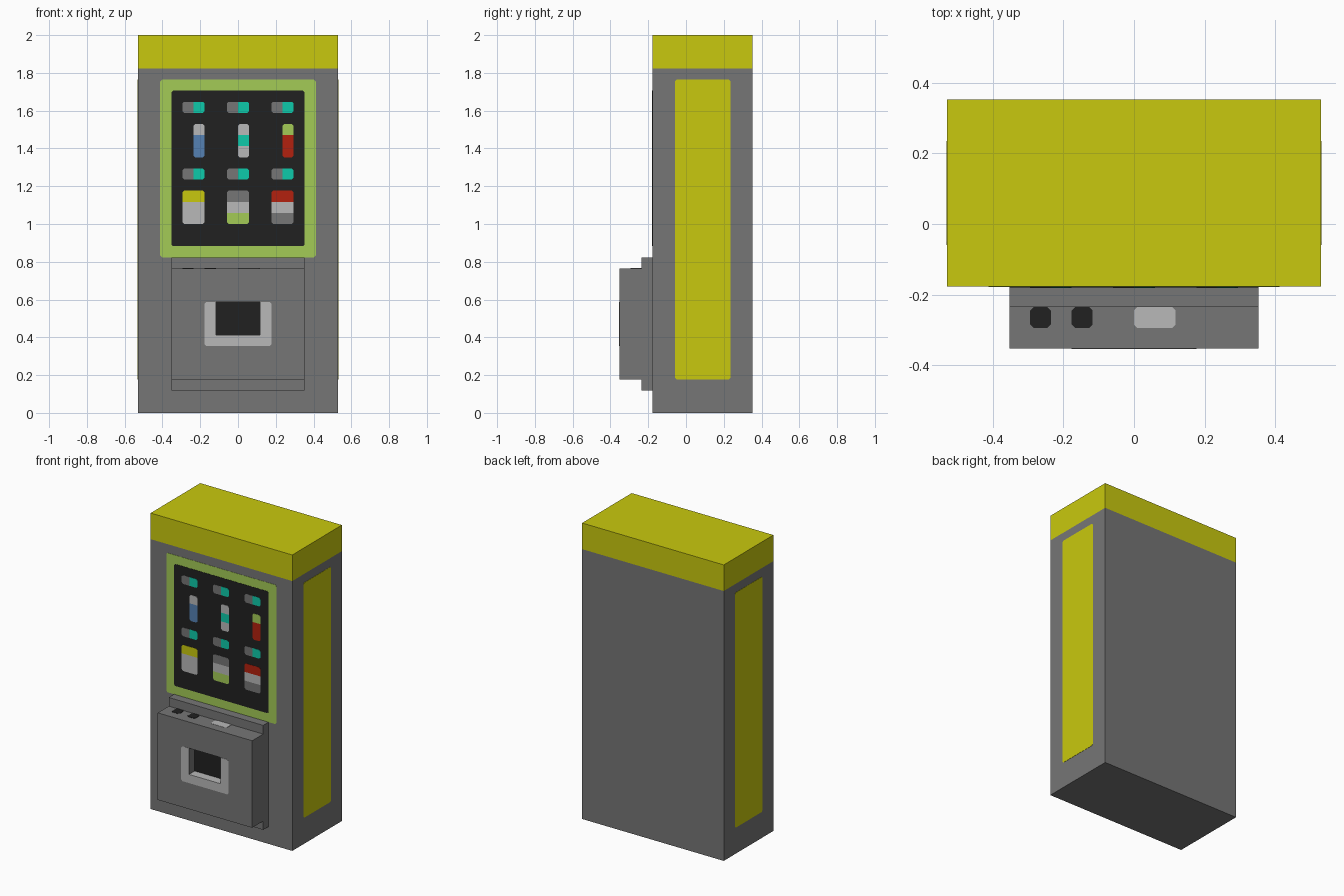
import bpy, bmesh
from mathutils import Vector

if "Cube" in bpy.data.objects:
    bpy.data.objects.remove(bpy.data.objects["Cube"])

U = 1 / 17  # the whole model sits on this grid


def lin(c):
    c /= 255
    return c / 12.92 if c <= 0.04045 else ((c + 0.055) / 1.055) ** 2.4


MATS = {}
for name, rgb in {
    "grey": (118, 118, 118), "yellow": (201, 201, 14), "lime": (164, 203, 86),
    "black": (33, 33, 33), "light_grey": (184, 184, 184), "teal": (13, 202, 170),
    "blue": (85, 129, 179), "red": (179, 33, 14),
}.items():
    m = bpy.data.materials.new(name)
    m.diffuse_color = (*[lin(c) for c in rgb], 1)
    m.use_nodes = True
    m.node_tree.nodes["Principled BSDF"].inputs["Base Color"].default_value = m.diffuse_color
    MATS[name] = m


def finish(name, bm, bands, axis=2):
    """bands: (colour, upper limit in grid units) along an axis; the mesh is cut at each limit."""
    n = Vector([float(i == axis) for i in range(3)])
    for _, lim in bands[:-1]:
        bmesh.ops.bisect_plane(bm, geom=bm.verts[:] + bm.edges[:] + bm.faces[:],
                               plane_co=n * lim * U, plane_no=n)
    bmesh.ops.recalc_face_normals(bm, faces=bm.faces[:])
    for f in bm.faces:
        c = f.calc_center_median()[axis] / U
        f.material_index = sum(c > lim for _, lim in bands[:-1])
    me = bpy.data.meshes.new(name)
    bm.to_mesh(me)
    bm.free()
    for colour, _ in bands:
        me.materials.append(MATS[colour])
    ob = bpy.data.objects.new(name, me)
    bpy.context.collection.objects.link(ob)
    return ob


def box(name, lo, hi, bands):
    bm = bmesh.new()
    bmesh.ops.create_cube(bm, size=1)
    for v in bm.verts:
        v.co = [((a + b) / 2 + (b - a) * c) * U for a, b, c in zip(lo, hi, v.co)]
    return finish(name, bm, bands)


def rounded(x0, z0, x1, z1, c=0.16):
    """Rectangle with small clipped corners."""
    return [(x0 + c, z0), (x1 - c, z0), (x1, z0 + c), (x1, z1 - c),
            (x1 - c, z1), (x0 + c, z1), (x0, z1 - c), (x0, z0 + c)]


def plate(name, pts, place, thick, bands, axis=2):
    bm = bmesh.new()
    low, top = [[bm.verts.new(place(a * U, b * U, d)) for a, b in pts] for d in (0, thick)]
    bm.faces.new(low)
    bm.faces.new(top)
    for i in range(len(pts)):
        j = (i + 1) % len(pts)
        bm.faces.new((low[i], low[j], top[j], top[i]))
    return finish(name, bm, bands, axis)


def on_front(a, b, d):
    return (a, -3 * U - d, b)


def on_hatch(a, b, d):
    return (a, -6 * U - d, b)


def on_ledge(a, b, d):
    return (a, b, 13 * U + d)


# Cabinet with yellow crown
box("cabinet", (-9, -3, 0), (9, 6, 34), [("grey", 31), ("yellow", 34)])

# Side panels
for side, s in (("left", -1), ("right", 1)):
    plate(f"side_panel_{side}", rounded(-1, 3, 4, 30),
          lambda a, b, d, s=s: (s * (9 * U + d), a, b), 0.0015, [("yellow", 0)])

# Display window
plate("display_frame", rounded(-7, 14, 7, 30), on_front, 0.0015, [("lime", 0)])
plate("display_glass", rounded(-6, 15, 6, 29), on_front, 0.003, [("black", 0)])

# Goods: bands run bottom to top, capsules left to right
bottles = ([("blue", 25), ("light_grey", 26)],
           [("light_grey", 24), ("teal", 25), ("light_grey", 26)],
           [("red", 25), ("lime", 26)])
packets = ([("light_grey", 19), ("yellow", 20)],
           [("lime", 18), ("light_grey", 19), ("grey", 20)],
           [("grey", 18), ("light_grey", 19), ("red", 20)])
for i, x in enumerate((-5, -1, 3)):
    for row, z in (("upper", 27), ("lower", 21)):
        plate(f"capsule_{row}_{i + 1}", rounded(x, z, x + 2, z + 1), on_front, 0.0045,
              [("grey", x + 1), ("teal", x + 2)], axis=0)
    plate(f"bottle_{i + 1}", rounded(x + 1, 23, x + 2, 26), on_front, 0.0045, bottles[i])
    plate(f"packet_{i + 1}", rounded(x, 17, x + 2, 20), on_front, 0.0045, packets[i])

# Dispenser housing
box("dispenser_base", (-6, -4, 2), (6, -3, 14), [("grey", 0)])
hatch = box("dispenser_box", (-6, -6, 3), (6, -4, 13), [("grey", 0)])

# Pickup opening cut into the box
cutter = box("opening_cutter", (-2, -7, 7), (2, -5, 10), [("grey", 0)])
cutter.hide_render = True
mod = hatch.modifiers.new("opening", "BOOLEAN")
mod.object = cutter
mod.operation = "DIFFERENCE"
mod.solver = "EXACT"
bpy.context.view_layer.objects.active = hatch
bpy.ops.object.modifier_apply(modifier="opening")
bpy.data.objects.remove(cutter)
me = hatch.data
me.materials.clear()
for colour in ("grey", "black", "light_grey"):
    me.materials.append(MATS[colour])
for f in me.polygons:
    c = f.center / U
    is_back = f.normal.y < -0.5 and c.y > -5.5
    is_floor = f.normal.z > 0.5 and c.z < 8
    f.material_index = 1 if is_back else 2 if is_floor else 0

# Pale surround on both sides of and below the opening
c = 0.16
plate("opening_surround",
      [(-3 + c, 6), (3 - c, 6), (3, 6 + c), (3, 10 - c), (3 - c, 10), (2, 10), (2, 7),
       (-2, 7), (-2, 10), (-3 + c, 10), (-3, 10 - c), (-3, 6 + c)],
      on_hatch, 0.0015, [("light_grey", 0)])

# Controls on the ledge
for name, x0, x1, colour in (("coin_button", -5, -4, "black"), ("select_button", -3, -2, "black"),
                             ("card_pad", 0, 2, "light_grey")):
    plate(name, rounded(x0, -5, x1, -4), on_ledge, 0.0015, [(colour, 0)])
